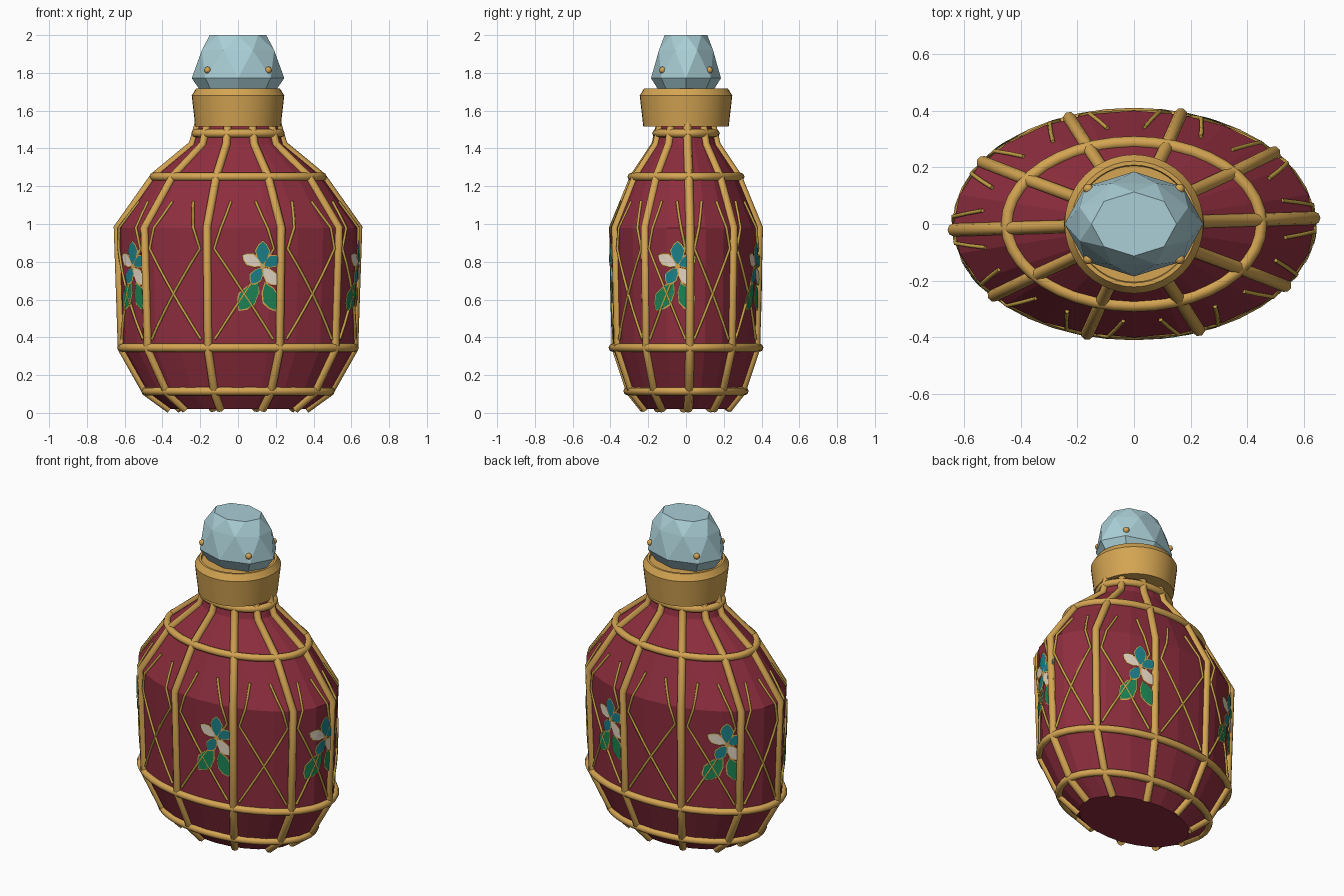
import bpy, bmesh, math
from math import sin, cos, pi, radians

if "Cube" in bpy.data.objects:
    bpy.data.objects.remove(bpy.data.objects["Cube"])


def material(name, rgb):
    m = bpy.data.materials.new(name)
    m.diffuse_color = (*rgb, 1)
    m.use_nodes = True
    m.node_tree.nodes["Principled BSDF"].inputs["Base Color"].default_value = m.diffuse_color
    return m


RED = material("ruby glass", (0.27, 0.027, 0.048))
GOLD = material("gold", (0.66, 0.375, 0.085))
THIN = material("thin gold", (0.56, 0.36, 0.06))
ICE = material("pale crystal", (0.40, 0.62, 0.67))
TEAL = material("teal enamel", (0.012, 0.22, 0.25))
GREEN = material("green enamel", (0.012, 0.23, 0.09))
CREAM = material("cream enamel", (0.78, 0.68, 0.55))

# bottle profile: height, half width, half depth
PROFILE = [(0.02, 0.36, 0.23), (0.11, 0.485, 0.305), (0.34, 0.615, 0.385),
           (0.98, 0.637, 0.40), (1.25, 0.445, 0.285), (1.42, 0.24, 0.168),
           (1.54, 0.205, 0.14)]


def radii(z):
    for (z0, a0, b0), (z1, a1, b1) in zip(PROFILE, PROFILE[1:]):
        if z <= z1:
            t = (z - z0) / (z1 - z0)
            return a0 + t * (a1 - a0), b0 + t * (b1 - b0)
    return PROFILE[-1][1:]


def surf(deg, z, off=0.0):
    """Point on the bottle wall at an angle and height."""
    a, b = radii(z)
    t = radians(deg)
    return ((a + off) * cos(t), (b + off) * sin(t), z)


def finish(name, bm, mats):
    me = bpy.data.meshes.new(name)
    bm.to_mesh(me)
    bm.free()
    for m in mats:
        me.materials.append(m)
    ob = bpy.data.objects.new(name, me)
    bpy.context.collection.objects.link(ob)
    return ob


def loft(name, rings, segs, mat, smooth=False):
    bm = bmesh.new()
    loops = [[bm.verts.new((a * cos(2 * pi * i / segs), b * sin(2 * pi * i / segs), z))
              for i in range(segs)] for z, a, b in rings]
    for lo, hi in zip(loops, loops[1:]):
        for i in range(segs):
            j = (i + 1) % segs
            bm.faces.new((lo[i], lo[j], hi[j], hi[i]))
    bm.faces.new(loops[0][::-1])
    bm.faces.new(loops[-1])
    ob = finish(name, bm, [mat])
    if smooth:
        bpy.context.view_layer.objects.active = ob
        ob.select_set(True)
        bpy.ops.object.shade_smooth_by_angle(angle=radians(30))
        ob.select_set(False)
    return ob


def wires(name, paths, radius, mat, cyclic=False, res=2):
    cu = bpy.data.curves.new(name, 'CURVE')
    cu.dimensions = '3D'
    cu.bevel_depth = radius
    cu.bevel_resolution = res
    cu.use_fill_caps = True
    for path in paths:
        sp = cu.splines.new('POLY')
        sp.points.add(len(path) - 1)
        for p, co in zip(sp.points, path):
            p.co = (*co, 1)
        sp.use_cyclic_u = cyclic
    cu.materials.append(mat)
    ob = bpy.data.objects.new(name, cu)
    bpy.context.collection.objects.link(ob)
    return ob


# glass body
loft("bottle_body", PROFILE, 24, RED)

# gold cage: ten ribs and four hoops
RIBS = [3 + 36 * k for k in range(10)]
wires("cage_ribs", [[surf(d, z) for z, _, _ in PROFILE] for d in RIBS], 0.023, GOLD)
wires("cage_hoops", [[surf(d, z, 0.003) for d in range(0, 360, 9)]
                     for z in (0.115, 0.345, 1.25, 1.48)], 0.022, GOLD, cyclic=True)

# thin crossing wires in each panel
lattice = []
for d in RIBS:
    for side in (-1, 1):
        mid = d + 18
        keys = [(-14.5, 0.39), (14.5, 0.87), (11.2, 0.98), (7, 1.12)]
        path = []
        for (u0, z0), (u1, z1) in zip(keys, keys[1:]):
            n = 6 if u0 < 0 else 2
            path += [surf(mid + side * (u0 + (u1 - u0) * i / n), z0 + (z1 - z0) * i / n, 0.002)
                     for i in range(n)]
        path.append(surf(mid + side * 7, 1.12, 0.002))
        lattice.append(path)
wires("lattice_wires", lattice, 0.0075, THIN, res=1)

# enamel flowers: base u, base v, direction, length, half width, layer, colour slot
PETALS = [(-0.015, -0.075, 236, 0.19, 0.050, 0, 2), (0.012, -0.08, 291, 0.165, 0.046, 0, 2),
          (0, 0, 90, 0.135, 0.038, 1, 1), (0, 0, 150, 0.12, 0.034, 1, 3),
          (0, 0, 28, 0.105, 0.034, 1, 1), (0, 0, 238, 0.11, 0.034, 1, 1),
          (0, 0, 308, 0.125, 0.036, 1, 3)]
SHAPE = [(0.04, 0), (0.3, -0.7), (0.62, -1), (0.85, -0.6), (1, 0),
         (0.85, 0.6), (0.62, 1), (0.3, 0.7)]
bm = bmesh.new()


def plate(centre, outline, off, slot):
    a0, z0 = centre

    def vert(u, v):
        rx, ry = radii(z0)
        t = radians(a0)
        speed = math.hypot(rx * sin(t), ry * cos(t))
        return bm.verts.new(surf(a0 + math.degrees(u / speed), z0 + v, off))
    n = len(outline)
    hub = vert(sum(p[0] for p in outline) / n, sum(p[1] for p in outline) / n)
    rim = [vert(*p) for p in outline]
    for i in range(n):
        bm.faces.new((hub, rim[i], rim[(i + 1) % n])).material_index = slot


for k in range(5):
    centre = (281.7 + 72 * k, 0.775)
    for bu, bv, ang, length, half, layer, slot in PETALS:
        c, s = cos(radians(ang)), sin(radians(ang))
        for grow, off, col in ((0.004, 0.005, 0), (-0.004, 0.0075, slot)):
            pts = []
            for x, y in SHAPE:
                px = length / 2 + (x - 0.5) * (length + 2 * grow)
                py = y * (half + grow)
                pts.append((bu + px * c - py * s, bv + px * s + py * c))
            plate(centre, pts, off + 0.004 * layer, col)
    plate(centre, [(0.015 * cos(i * pi / 4), 0.015 * sin(i * pi / 4)) for i in range(8)], 0.014, 0)
finish("enamel_flowers", bm, [GOLD, TEAL, GREEN, CREAM])

# neck collar
loft("neck_collar", [(1.515, 0.226, 0.226), (1.68, 0.245, 0.245), (1.717, 0.222, 0.222),
                     (1.717, 0.208, 0.208), (1.705, 0.205, 0.205)], 40, GOLD, smooth=True)

# faceted crystal stopper: triangles between alternately turned octagons
bm = bmesh.new()
loops = []
for z, a, b, turn in ((1.70, 0.195, 0.14, 0), (1.772, 0.245, 0.185, 0),
                      (1.92, 0.207, 0.155, 0.5), (2.0, 0.15, 0.113, 1)):
    loops.append([bm.verts.new((a * cos((i + turn) * pi / 4), b * sin((i + turn) * pi / 4), z))
                  for i in range(8)])
for n, (lo, hi) in enumerate(zip(loops, loops[1:])):
    for i in range(8):
        j = (i + 1) % 8
        if n == 0:
            bm.faces.new((lo[i], lo[j], hi[j], hi[i]))
        else:
            bm.faces.new((lo[i], lo[j], hi[i]))
            bm.faces.new((lo[j], hi[j], hi[i]))
bm.faces.new(loops[0][::-1])
bm.faces.new(loops[-1])
finish("crystal_stopper", bm, [ICE])

# little gold studs on the stopper
for sx in (-1, 1):
    for sy in (-1, 1):
        bpy.ops.mesh.primitive_uv_sphere_add(segments=12, ring_count=8, radius=0.018,
                                             location=(sx * 0.161, sy * 0.124, 1.815))
        stud = bpy.context.object
        stud.name = "stopper_stud"
        stud.data.materials.append(GOLD)
        bpy.ops.object.shade_smooth()
